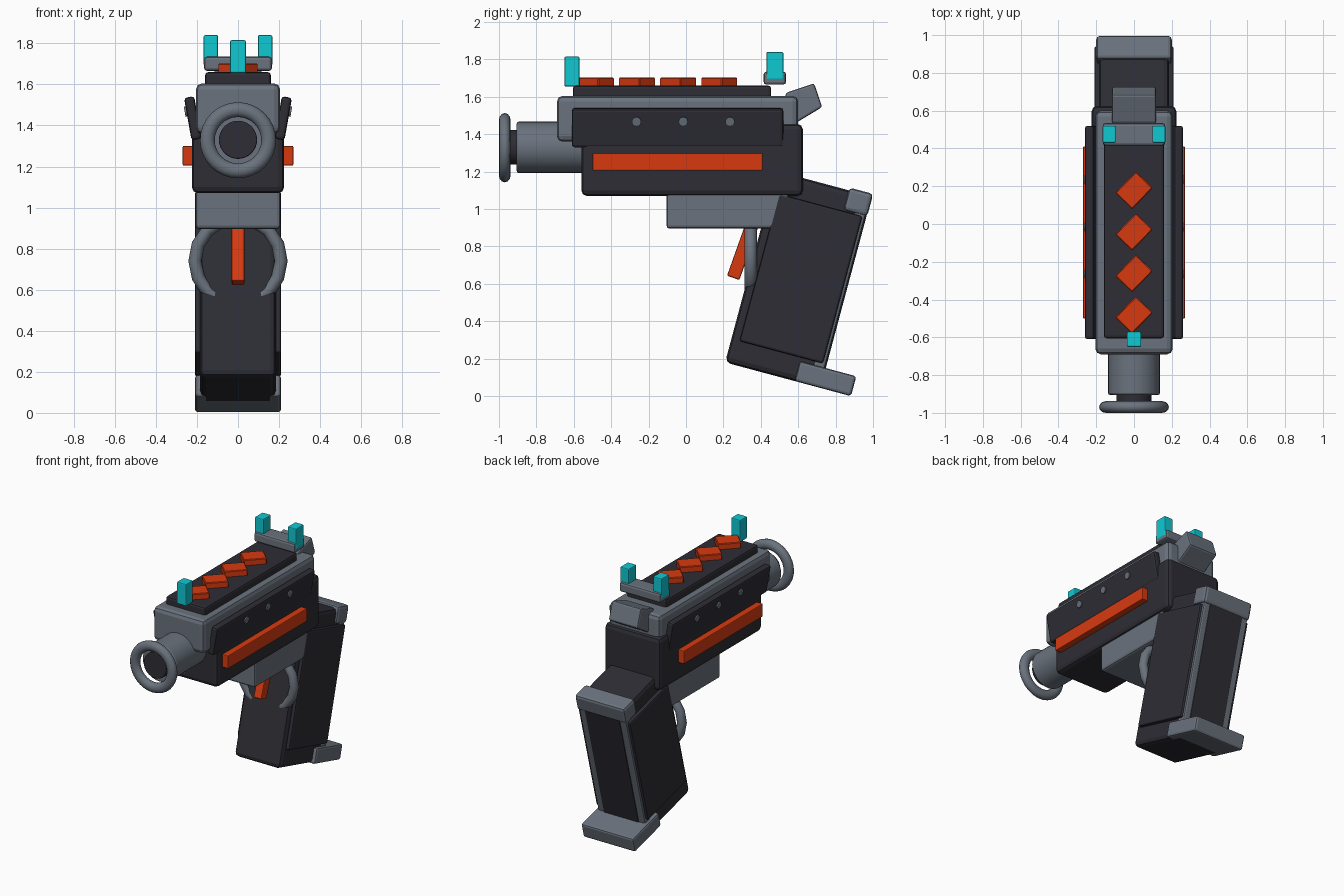
import bpy, bmesh, math
from mathutils import Matrix, Vector

if "Cube" in bpy.data.objects:
    bpy.data.objects.remove(bpy.data.objects["Cube"])


def material(name, rgb):
    m = bpy.data.materials.new(name)
    m.diffuse_color = (*rgb, 1)
    m.use_nodes = True
    m.node_tree.nodes["Principled BSDF"].inputs["Base Color"].default_value = m.diffuse_color
    return m


DARK = material("charcoal", (0.026, 0.026, 0.035))
GREY = material("steel grey", (0.145, 0.17, 0.205))
ORANGE = material("orange", (0.68, 0.042, 0.005))
CYAN = material("cyan", (0.005, 0.58, 0.65))


def finish(name, bm, mat, bevel=0.0, segments=2, smooth=False):
    bmesh.ops.recalc_face_normals(bm, faces=bm.faces)
    me = bpy.data.meshes.new(name)
    bm.to_mesh(me)
    bm.free()
    me.materials.append(mat)
    if smooth:
        for p in me.polygons:
            p.use_smooth = True
        me.set_sharp_from_angle(angle=math.radians(35))
    ob = bpy.data.objects.new(name, me)
    bpy.context.collection.objects.link(ob)
    if bevel:
        b = ob.modifiers.new("bevel", "BEVEL")
        b.width, b.segments = bevel, segments
    return ob


def box(name, x, y, z, mat, bevel=0.01, rot=None, segments=2):
    """Box from (min, max) ranges, optionally turned about its centre."""
    bm = bmesh.new()
    size = Vector(r[1] - r[0] for r in (x, y, z))
    mid = Vector((r[0] + r[1]) / 2 for r in (x, y, z))
    bmesh.ops.create_cube(bm, size=1, matrix=Matrix.Diagonal((*size, 1)))
    ob = finish(name, bm, mat, bevel, segments)
    ob.matrix_world = Matrix.Translation(mid) @ (rot or Matrix())
    return ob


def tube(name, radius, y0, y1, z, mat, bevel=0.01):
    """Cylinder along y."""
    bm = bmesh.new()
    bmesh.ops.create_cone(bm, cap_ends=True, segments=32, radius1=radius, radius2=radius,
                          depth=y1 - y0, matrix=Matrix.Rotation(math.pi / 2, 4, 'X'))
    ob = finish(name, bm, mat, smooth=True)
    ob.location = (0, (y0 + y1) / 2, z)
    if bevel:
        b = ob.modifiers.new("bevel", "BEVEL")
        b.width, b.segments = bevel, 2
    return ob


def ring(name, major, radial, depth, y, z, n, mat):
    """Ring around the y axis with an oval cross-section."""
    bm = bmesh.new()
    k = 12
    rows = []
    for i in range(n):
        a = 2 * math.pi * i / n
        row = []
        for j in range(k):
            t = 2 * math.pi * j / k
            r = major + radial * math.cos(t)
            row.append(bm.verts.new((r * math.cos(a), depth * math.sin(t), r * math.sin(a))))
        rows.append(row)
    for i in range(n):
        p, q = rows[i], rows[(i + 1) % n]
        for j in range(k):
            bm.faces.new((p[j], p[(j + 1) % k], q[(j + 1) % k], q[j]))
    ob = finish(name, bm, mat, smooth=True)
    ob.location = (0, y, z)
    return ob


# Main body
box("lower_body", (-0.225, 0.225), (-0.56, 0.625), (1.07, 1.455), DARK, 0.03)
box("upper_slide", (-0.205, 0.205), (-0.69, 0.60), (1.36, 1.605), GREY, 0.03)
box("top_rail", (-0.16, 0.16), (-0.605, 0.455), (1.58, 1.66), DARK, 0.015)
box("trigger_housing", (-0.207, 0.207), (-0.105, 0.55), (0.895, 1.10), GREY, 0.018)

# Side panels, stripes and screws
for s, side in ((1, "right"), (-1, "left")):
    tilt = Matrix.Rotation(math.radians(10 * s), 4, 'Y')
    box(side + "_side_panel", (s * 0.22 - 0.025, s * 0.22 + 0.025), (-0.61, 0.52),
        (1.33, 1.54), DARK, 0.015, tilt)
    box(side + "_stripe", (s * 0.235 - 0.035, s * 0.235 + 0.035), (-0.50, 0.41),
        (1.205, 1.30), ORANGE, 0.006)
    for i in range(3):
        bm = bmesh.new()
        bmesh.ops.create_cone(bm, cap_ends=True, segments=12, radius1=0.025, radius2=0.025,
                              depth=0.04, matrix=Matrix.Rotation(math.pi / 2, 4, 'Y'))
        screw = finish(f"{side}_screw_{i + 1}", bm, GREY)
        screw.matrix_world = Matrix.Translation((s * 0.24, -0.265 + 0.25 * i, 1.47)) @ tilt

# Raised diamonds along the rail
for i in range(4):
    c = 0.178 - 0.22 * i
    box(f"rail_diamond_{i + 1}", (-0.0785, 0.0785), (c - 0.062, c + 0.062), (1.65, 1.702),
        ORANGE, 0.005, Matrix.Rotation(math.radians(45.75), 4, 'Z'), 1)

# Sights
box("front_sight", (-0.038, 0.038), (-0.65, -0.57), (1.655, 1.815), CYAN, 0.007)
box("rear_sight_base", (-0.165, 0.165), (0.415, 0.535), (1.665, 1.735), GREY, 0.015)
for s, side in ((1, "right"), (-1, "left")):
    box(side + "_rear_sight", (s * 0.132 - 0.035, s * 0.132 + 0.035), (0.43, 0.52),
        (1.69, 1.84), CYAN, 0.007)

# Hammer, a wedge profile drawn across x
bm = bmesh.new()
profile = [(0.535, 1.622), (0.685, 1.672), (0.728, 1.545), (0.59, 1.462), (0.50, 1.47)]
face = bm.faces.new([bm.verts.new((-0.117, y, z)) for y, z in profile])
ext = bmesh.ops.extrude_face_region(bm, geom=[face])
bmesh.ops.translate(bm, vec=(0.234, 0, 0),
                    verts=[v for v in ext["geom"] if isinstance(v, bmesh.types.BMVert)])
finish("hammer", bm, GREY, 0.012)

# Barrel and muzzle
tube("barrel", 0.137, -0.905, -0.55, 1.33, GREY)
tube("muzzle_core", 0.093, -0.955, -0.89, 1.33, DARK, 0.005)
ring("muzzle_ring", 0.149, 0.036, 0.031, -0.969, 1.328, 32, GREY)

# Trigger and guard
box("trigger", (-0.031, 0.031), (0.276, 0.346), (0.622, 0.972), ORANGE, 0.008,
    Matrix.Rotation(math.radians(-19.6), 4, 'X'))
ring("trigger_guard", 0.21, 0.032, 0.033, 0.346, 0.74, 16, GREY)

# Grip parts are laid out in a leaning frame: back along the frame y, up along its z
LEAN = Matrix.Translation((0, 0.209, 0.18)) @ Matrix.Rotation(math.radians(-15), 4, 'X')


def grip_box(name, half, back, up, mat, bevel):
    ob = box(name, (-half, half), back, up, mat, bevel)
    ob.matrix_world = LEAN @ ob.matrix_world


grip_box("grip_core", 0.185, (0.0, 0.505), (0.0, 1.06), DARK, 0.03)
grip_box("grip_side_panels", 0.21, (0.045, 0.507), (0.13, 0.945), DARK, 0.012)
grip_box("grip_back_strap", 0.19, (0.46, 0.522), (0.06, 1.05), GREY, 0.012)
grip_box("grip_back_panel", 0.14, (0.47, 0.528), (0.10, 0.96), DARK, 0.006)
grip_box("grip_top_cap", 0.20, (0.40, 0.532), (0.95, 1.075), GREY, 0.02)
grip_box("grip_heel_plate", 0.21, (0.385, 0.697), (0.0, 0.11), GREY, 0.015)
